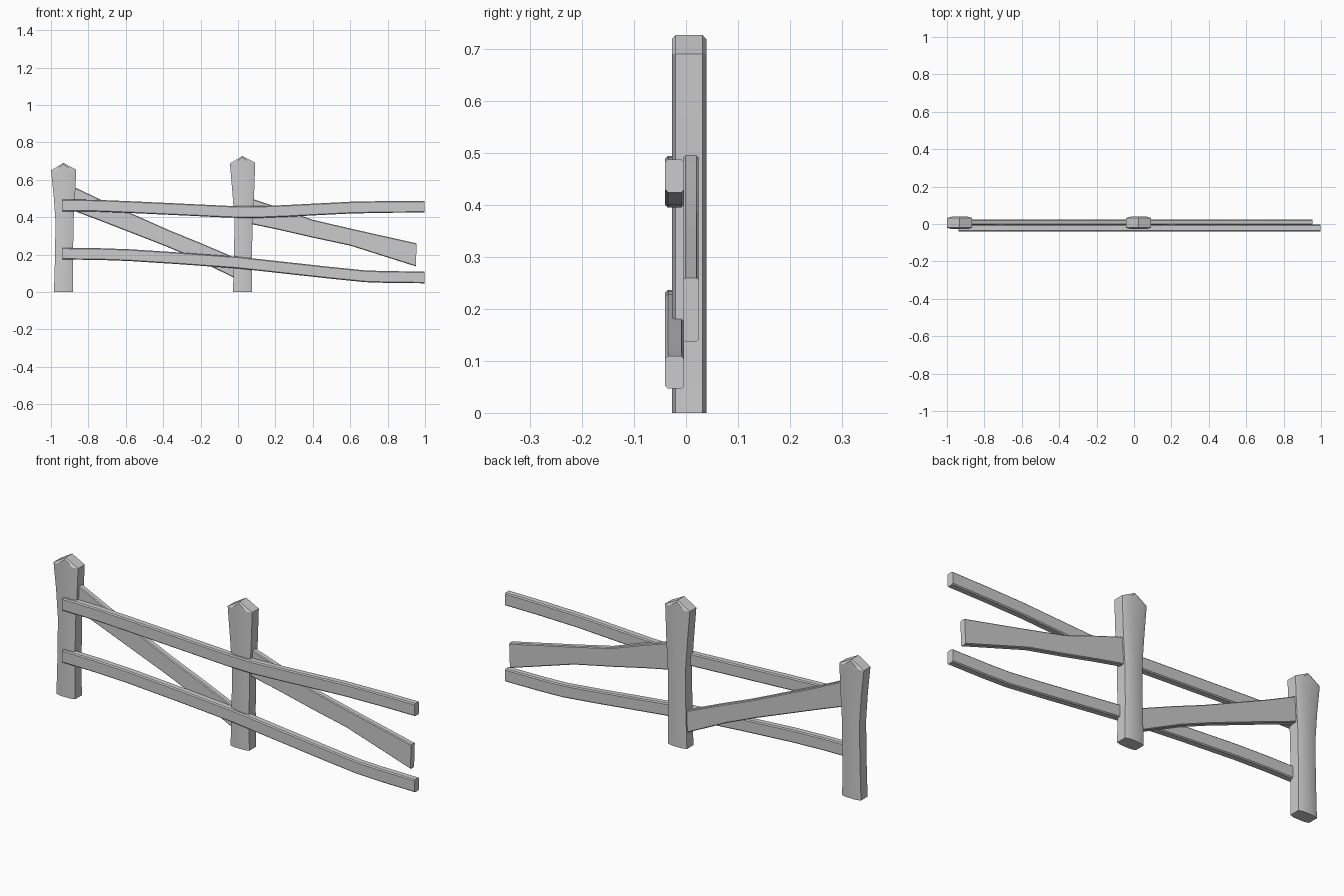
import bpy, bmesh
from mathutils import Vector

if "Cube" in bpy.data.objects:
    bpy.data.objects.remove(bpy.data.objects["Cube"])


def slab(name, a, b, y0, y1, inset, depth, tip=None):
    """Plank with side edges a and b (x, z), front/back rims chamfered."""
    a, b = [Vector(p) for p in a], [Vector(p) for p in b]
    n = len(a)
    bm = bmesh.new()
    layers = []
    for y, d in ((y0, inset), (y0 + depth, 0), (y1 - depth, 0), (y1, inset)):
        left = [p + (q - p).normalized() * d for p, q in zip(a, b)]
        right = [q + (p - q).normalized() * d for p, q in zip(a, b)]
        mid = [Vector((tip[0], tip[1] - d * 0.3))] if tip else []
        ring = left + mid + right[::-1]
        layers.append([bm.verts.new((p.x, y, p.y)) for p in ring])
    m = len(layers[0])
    # rim bands
    for l0, l1 in zip(layers, layers[1:]):
        for i in range(m):
            j = (i + 1) % m
            bm.faces.new((l0[i], l0[j], l1[j], l1[i]))
    # front and back
    for ring in (layers[0], layers[-1]):
        for i in range(n - 1):
            bm.faces.new((ring[i], ring[i + 1], ring[m - 2 - i], ring[m - 1 - i]))
        if tip:
            bm.faces.new((ring[n - 1], ring[n], ring[n + 1]))
    bmesh.ops.recalc_face_normals(bm, faces=bm.faces)
    me = bpy.data.meshes.new(name)
    bm.to_mesh(me)
    bm.free()
    ob = bpy.data.objects.new(name, me)
    bpy.context.collection.objects.link(ob)
    bpy.ops.object.select_all(action='DESELECT')
    ob.select_set(True)
    bpy.context.view_layer.objects.active = ob
    bpy.ops.object.shade_smooth_by_angle(angle=0.53)
    return ob


# posts: waisted, with a pointed top
def post(name, cx, h):
    lv = [(0, -0.052, 0.051), (0.2, -0.046, 0.050), (0.38, -0.044, 0.053),
          (0.52, -0.054, 0.061), (h - 0.04, -0.068, 0.067)]
    slab(name, [(cx + l, z) for z, l, r in lv],
         [(cx + r, z + (0.004 if z > 0.6 else 0)) for z, l, r in lv],
         -0.027, 0.039, 0.024, 0.007, tip=(cx - 0.002, h))


post("left_post", -0.932, 0.69)
post("middle_post", 0.025, 0.727)


# long front rails, given as centre line points
def rail(name, pts, half=0.0315):
    slab(name, [(x, z + half) for x, z in pts], [(x, z - half) for x, z in pts],
         -0.040, -0.004, 0.005, 0.005)


rail("upper_rail", [(-0.938, 0.463), (-0.75, 0.461), (-0.58, 0.454), (-0.3, 0.441),
                    (-0.05, 0.429), (0.1, 0.427), (0.25, 0.433), (0.6, 0.451),
                    (0.8, 0.455), (0.998, 0.456)])
rail("lower_rail", [(-0.938, 0.205), (-0.75, 0.203), (-0.58, 0.197), (-0.3, 0.179),
                    (0.0, 0.157), (0.3, 0.124), (0.5, 0.102), (0.68, 0.084),
                    (0.8, 0.080), (0.998, 0.078)])

# diagonal braces, narrower in the middle
slab("left_brace", [(-0.92, 0.582), (-0.72, 0.487), (-0.37, 0.331), (-0.2, 0.262), (0.02, 0.168)],
     [(-0.92, 0.450), (-0.74, 0.382), (-0.40, 0.250), (-0.24, 0.183), (0.02, 0.056)],
     -0.005, 0.024, 0.004, 0.004)
slab("right_brace", [(0.03, 0.513), (0.22, 0.450), (0.4, 0.386), (0.62, 0.335), (0.955, 0.260)],
     [(0.03, 0.372), (0.22, 0.332), (0.39, 0.293), (0.6, 0.248), (0.951, 0.137)],
     -0.005, 0.024, 0.004, 0.004)
